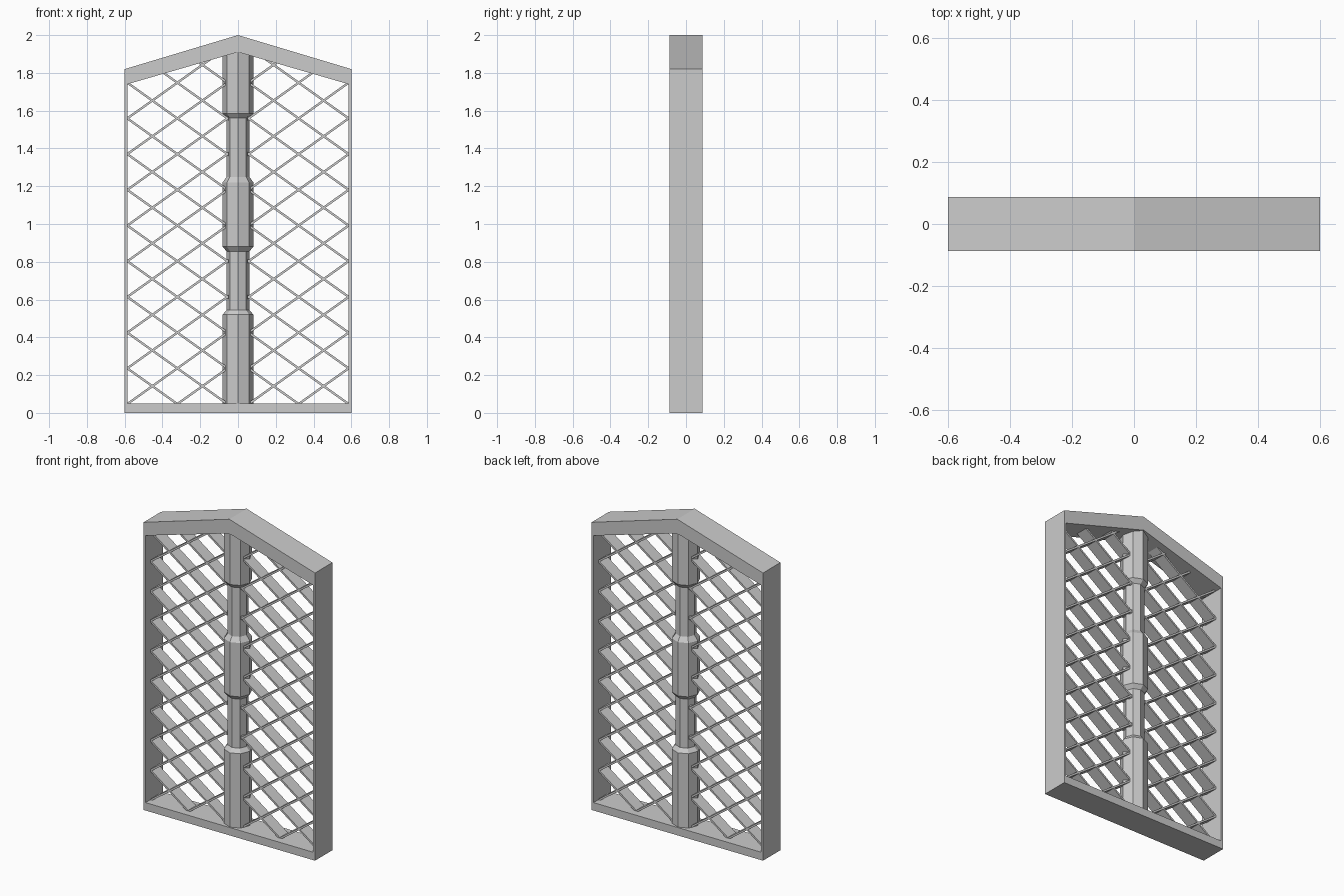
import bpy, bmesh, math

if "Cube" in bpy.data.objects:
    bpy.data.objects.remove(bpy.data.objects["Cube"])

def make(name, verts, faces):
    me = bpy.data.meshes.new(name)
    bm = bmesh.new()
    vs = [bm.verts.new(v) for v in verts]
    for f in faces:
        bm.faces.new([vs[i] for i in f])
    bmesh.ops.recalc_face_normals(bm, faces=bm.faces)
    bm.to_mesh(me)
    bm.free()
    ob = bpy.data.objects.new(name, me)
    bpy.context.collection.objects.link(ob)
    return ob

# Gabled outer frame: outer and inner outlines joined front and back
D = 0.087
outer = [(-0.6, 0), (0.6, 0), (0.6, 1.82), (0, 2.0), (-0.6, 1.82)]
inner = [(-0.586, 0.05), (0.586, 0.05), (0.586, 1.74), (0, 1.91), (-0.586, 1.74)]
verts = [(x, y, z) for y in (-D, D) for loop in (outer, inner) for x, z in loop]
faces = []
for i in range(5):
    j = (i + 1) % 5
    faces += [(i, j, 5 + j, 5 + i), (10 + i, 10 + j, 15 + j, 15 + i),
              (i, j, 10 + j, 10 + i), (5 + i, 5 + j, 15 + j, 15 + i)]
make("window_frame", verts, faces)

# Octagonal centre post with stepped thickness
profile = [(0.082, 0.04), (0.082, 0.52), (0.06, 0.545), (0.06, 0.855), (0.082, 0.88),
           (0.082, 1.22), (0.06, 1.25), (0.06, 1.56), (0.082, 1.585), (0.082, 1.92)]
N = 8
verts = [(r * math.sin(k * math.tau / N), -r * math.cos(k * math.tau / N), z)
         for r, z in profile for k in range(N)]
faces = [(a * N + k, a * N + (k + 1) % N, (a + 1) * N + (k + 1) % N, (a + 1) * N + k)
         for a in range(len(profile) - 1) for k in range(N)]
faces += [tuple(range(N)), tuple(range(len(verts) - N, len(verts)))]
make("centre_post", verts, faces)

# Diagonal lattice slats for one side, clipped to the opening, then mirrored
PITCH, SLOPE, T, DEPTH = 0.189, 0.189 / 0.265, 0.0072, 0.04
X0 = 0.586
verts, faces = [], []
for sign in (1, -1):
    s = -sign * SLOPE                      # dz/dx
    for k in range(-2, 13):
        z0 = 0.047 + PITCH * k             # height at the side rail
        lo, hi = 0.05, X0 + 0.004
        # each limit is a + b*x >= 0: above the sill, below the roof
        for a, b in ((z0 - s * X0 - 0.04, s), (1.92 - z0 + s * X0, -0.29 - s)):
            root = -a / b
            if b > 0:
                lo = max(lo, root)
            else:
                hi = min(hi, root)
        if hi - lo < 0.02:
            continue
        n = len(verts)
        for y in (-DEPTH, DEPTH):
            for x, t in ((lo, -T), (hi, -T), (hi, T), (lo, T)):
                verts.append((x, y, z0 + s * (x - X0) + t))
        faces += [tuple(n + i for i in f) for f in
                  ((0, 1, 2, 3), (4, 5, 6, 7), (0, 1, 5, 4),
                   (1, 2, 6, 5), (2, 3, 7, 6), (3, 0, 4, 7))]
lattice = make("lattice_slats", verts, faces)
mirror = lattice.modifiers.new("mirror", 'MIRROR')
mirror.use_mirror_merge = False
